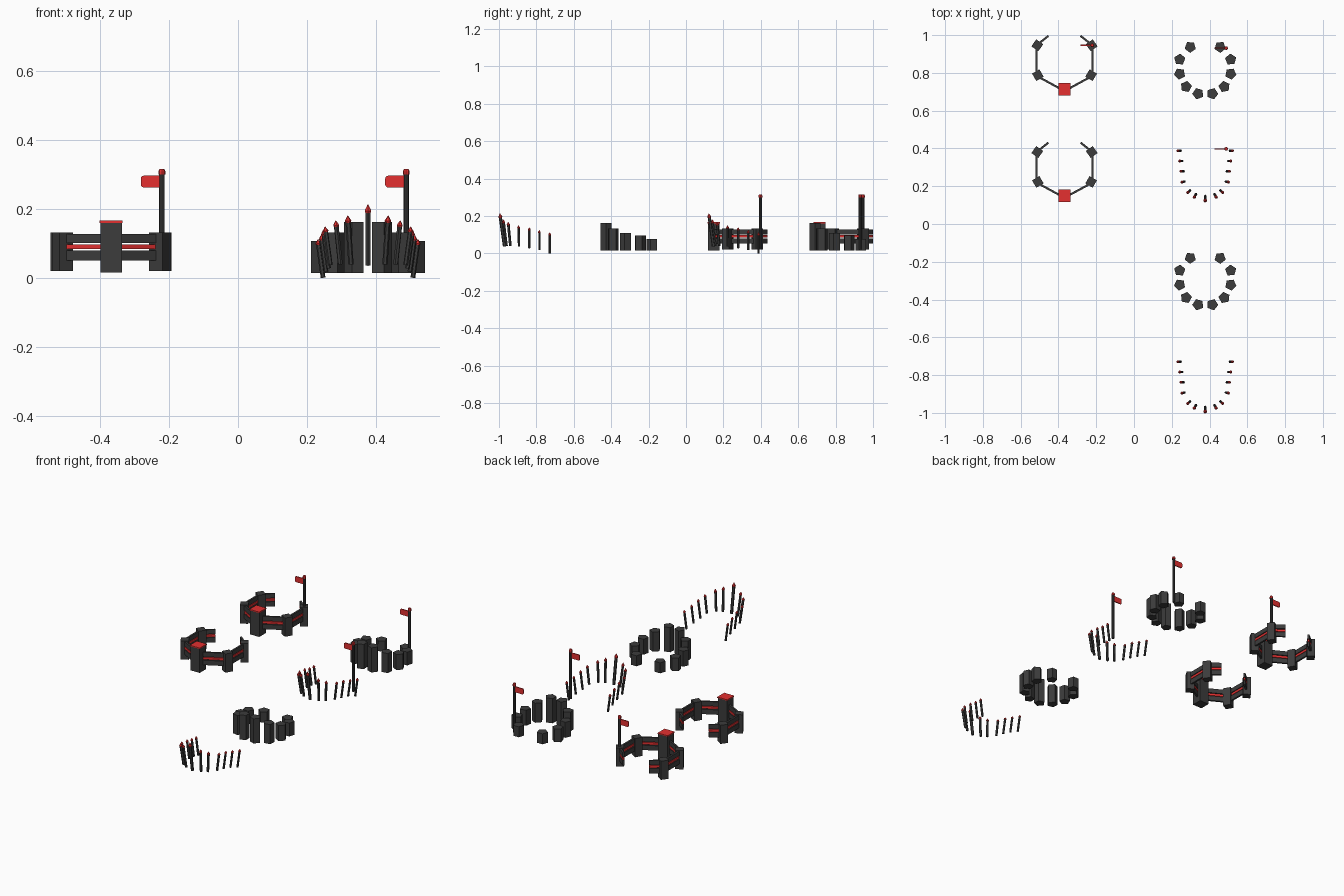
import bpy, math
from math import radians, atan2, hypot, cos, sin
from mathutils import Matrix

if "Cube" in bpy.data.objects:
    bpy.data.objects.remove(bpy.data.objects["Cube"])


def material(name, rgb):
    m = bpy.data.materials.new(name)
    m.diffuse_color = (*rgb, 1)
    m.use_nodes = True
    m.node_tree.nodes["Principled BSDF"].inputs["Base Color"].default_value = m.diffuse_color
    return m


DARK = material("dark_stone", (0.045, 0.045, 0.045))
RED = material("red_trim", (0.78, 0.03, 0.03))


def box(name, centre, size, mat, angle=0.0):
    bpy.ops.mesh.primitive_cube_add(size=1, location=centre, rotation=(0, 0, angle))
    ob = bpy.context.object
    ob.name = name
    ob.data.transform(Matrix.Diagonal((*size, 1)))
    ob.data.materials.append(mat)
    return ob


def tapered(name, sides, r1, r2, z0, z1, mat, frame):
    """Flat-sided frustum along local z of a frame; first corner on local +x."""
    bpy.ops.mesh.primitive_cone_add(vertices=sides, radius1=r1, radius2=r2, depth=z1 - z0)
    ob = bpy.context.object
    ob.name = name
    top = max(v.co.z for v in ob.data.vertices)
    corner = next(v.co for v in ob.data.vertices if v.co.z < top - 1e-6)
    ob.data.transform(Matrix.Translation((0, 0, (z0 + z1) / 2))
                      @ Matrix.Rotation(-atan2(corner.y, corner.x), 4, 'Z'))
    ob.matrix_world = frame
    ob.data.materials.append(mat)
    return ob


def wall(a, b):
    """Two dark rails with a red strip in the gap between them."""
    dx, dy = b[0] - a[0], b[1] - a[1]
    cx, cy = (a[0] + b[0]) / 2, (a[1] + b[1]) / 2
    for name, z, h, w, mat in (("wall_upper_rail", 0.115, 0.027, 0.011, DARK),
                               ("wall_strip", 0.091, 0.013, 0.009, RED),
                               ("wall_lower_rail", 0.066, 0.029, 0.011, DARK)):
        box(name, (cx, cy, z), (hypot(dx, dy), w, h), mat, atan2(dy, dx))


def walled_fort(x, y):
    # front tower with red cap
    box("tower", (x, y, 0.089), (0.062, 0.062, 0.146), DARK)
    box("tower_cap", (x, y, 0.1635), (0.066, 0.066, 0.006), RED)
    for s in (-1, 1):
        path = [(x, y - 0.010), (x + s * 0.147, y + 0.070),
                (x + s * 0.148, y + 0.232), (x + s * 0.085, y + 0.282)]
        for a, b in zip(path, path[1:]):
            wall(a, b)
        for px, py, ang in ((0.141, 0.074, -30), (0.144, 0.232, 35)):
            box("corner_post", (x + s * px, y + py, 0.0765), (0.045, 0.045, 0.112),
                DARK, radians(s * ang))


def stone_ring(x, y):
    # pentagonal stones, falling in height towards the open back
    stones = [(0.038, -0.130, 0.163), (0.101, -0.093, 0.132), (0.135, -0.025, 0.108),
              (0.135, 0.051, 0.095), (0.079, 0.117, 0.078)]
    for dx, dy, top in stones:
        for s in (-1, 1):
            frame = (Matrix.Translation((x + s * dx, y + dy, 0))
                     @ Matrix.Rotation(atan2(dy, s * dx), 4, 'Z'))
            tapered("stone", 5, 0.031, 0.031, 0.015, top, DARK, frame)


def spike(x, y, out, z0, z1):
    """Stake leaning outward along angle out, with a red point."""
    n = (z1 - z0) / cos(radians(8))
    r = 0.004 + 0.026 * n
    frame = (Matrix.Translation((x - cos(out) * n * 0.07, y - sin(out) * n * 0.07, z0))
             @ Matrix.Rotation(out, 4, 'Z') @ Matrix.Rotation(radians(8), 4, 'Y'))
    tapered("spike_shaft", 6, r, r, 0, 0.87 * n, DARK, frame)
    tapered("spike_collar", 6, r, r * 1.25, 0.86 * n, 0.895 * n, RED, frame)
    tapered("spike_tip", 6, r * 1.25, 0.001, 0.895 * n, n, RED, frame)


def spike_row(x, y):
    # half of the horseshoe: side offset, y offset, outward turn, base z, tip z
    spike(x, y, radians(-90), 0.037, 0.214)
    half = [(0.054, 0.015, 28, 0.040, 0.181), (0.087, 0.038, 48, 0.040, 0.167),
            (0.117, 0.089, 80, 0.038, 0.149), (0.122, 0.145, 90, 0.028, 0.139),
            (0.129, 0.199, 90, 0.018, 0.124), (0.138, 0.254, 90, 0.001, 0.112)]
    for dx, dy, turn, z0, z1 in half:
        for s in (-1, 1):
            spike(x + s * dx, y + dy, radians(-90 + s * turn), z0, z1)


def flag(x, y, z0):
    at = Matrix.Translation((x, y, 0))
    tapered("flag_pole", 8, 0.008, 0.008, z0, 0.302, DARK, at)
    tapered("flag_pole_cap", 8, 0.010, 0.010, 0.300, 0.310, RED, at)
    tapered("flag_pole_cap_top", 8, 0.010, 0.007, 0.310, 0.316, RED, at)
    # banner outline with rounded free corners
    r = 0.008
    pts = [(0, 0.263), (0, 0.297)]
    for cz, a0 in ((0.297 - r, 90), (0.263 + r, 180)):
        for k in range(4):
            a = radians(a0 + 30 * k)
            pts.append((-0.061 + r + r * cos(a), cz + r * sin(a)))
    t = 0.003
    n = len(pts)
    verts = [(x + px, y + e, pz) for e in (-t, t) for px, pz in pts]
    # counter-clockwise outline seen from the front (-y)
    faces = [list(range(n)), list(range(2 * n - 1, n - 1, -1))]
    faces += [[n + i, n + (i + 1) % n, (i + 1) % n, i] for i in range(n)]
    me = bpy.data.meshes.new("flag_banner")
    me.from_pydata(verts, [], faces)
    me.materials.append(RED)
    bpy.context.collection.objects.link(bpy.data.objects.new("flag_banner", me))


# each barrier type appears twice, the rear copy carrying a flag
for y in (0.149, 0.714):
    walled_fort(-0.368, y)
for y in (-0.297, 0.820):
    stone_ring(0.377, y)
for y in (-0.983, 0.134):
    spike_row(0.377, y)

flag(-0.221, 0.946, 0.12)
flag(0.488, 0.931, 0.02)
flag(0.488, 0.398, 0.02)
